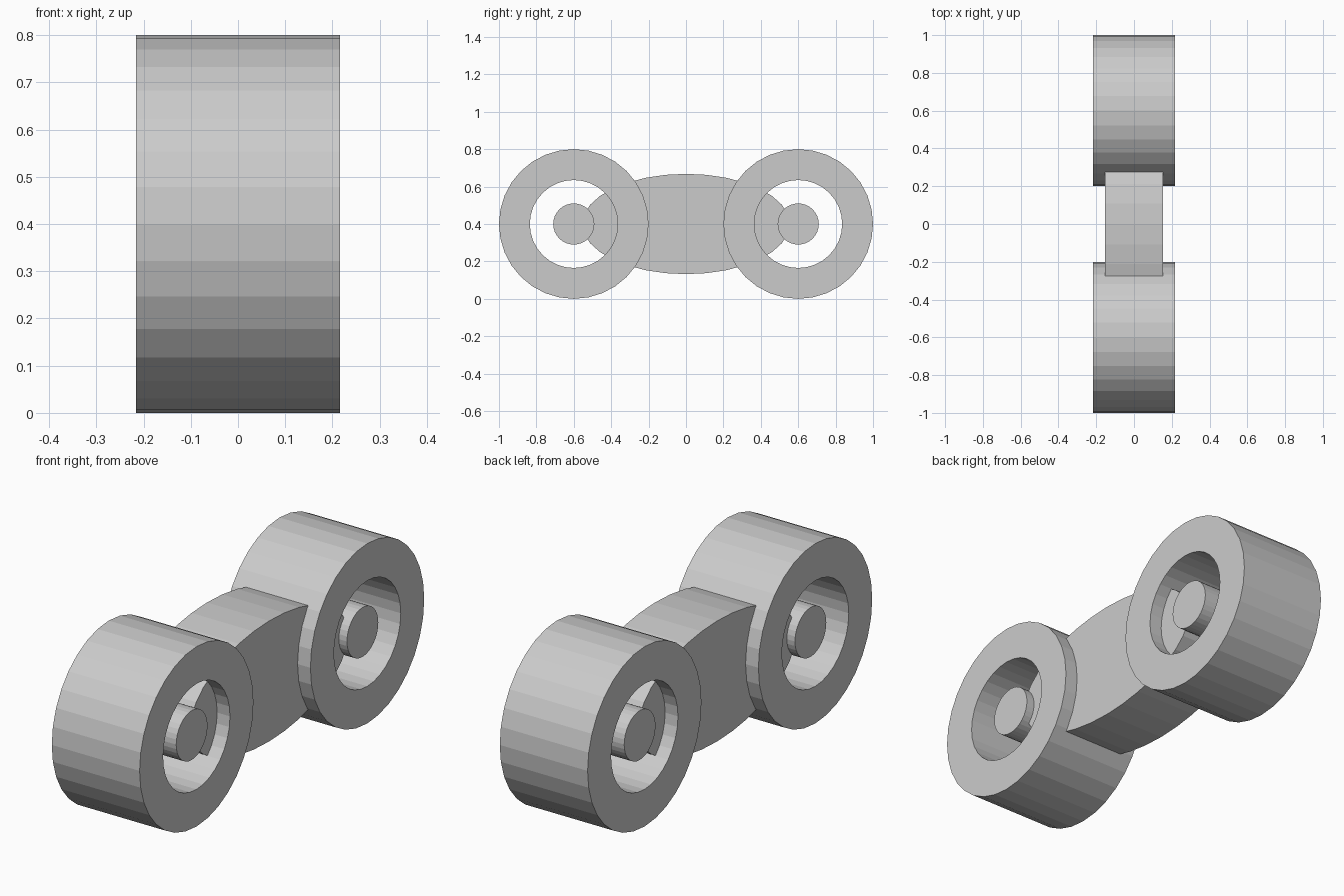
import bpy
import bmesh
from math import cos, sin, tau

cube = bpy.data.objects.get("Cube")
if cube:
    bpy.data.objects.remove(cube, do_unlink=True)

SIDES = 32
AXLE_Z = 0.4
AXLE_Y = 0.6

grey = bpy.data.materials.new("light_grey")
grey.use_nodes = True
grey.diffuse_color = (0.6, 0.6, 0.6, 1)
grey.node_tree.nodes["Principled BSDF"].inputs["Base Color"].default_value = (0.6, 0.6, 0.6, 1)


def loop(bm, x, y, ry, rz):
    """Ellipse of vertices in the YZ plane."""
    angles = [tau * i / SIDES for i in range(SIDES)]
    return [bm.verts.new((x, y + ry * cos(a), AXLE_Z + rz * sin(a))) for a in angles]


def bridge(bm, a, b):
    for i in range(SIDES):
        j = (i + 1) % SIDES
        bm.faces.new((a[i], a[j], b[j], b[i]))


def finish(bm, name):
    bmesh.ops.recalc_face_normals(bm, faces=bm.faces)
    mesh = bpy.data.meshes.new(name)
    bm.to_mesh(mesh)
    bm.free()
    mesh.materials.append(grey)
    bpy.context.collection.objects.link(bpy.data.objects.new(name, mesh))


def disc(name, y, ry, rz, half_width):
    bm = bmesh.new()
    ends = [loop(bm, x, y, ry, rz) for x in (-half_width, half_width)]
    bridge(bm, *ends)
    for end in ends:
        bm.faces.new(end)
    finish(bm, name)


def ring(name, y, outer, inner, half_width):
    bm = bmesh.new()
    section = [(-half_width, outer), (half_width, outer),
               (half_width, inner), (-half_width, inner)]
    loops = [loop(bm, x, y, r, r) for x, r in section]
    for i in range(4):
        bridge(bm, loops[i], loops[(i + 1) % 4])
    finish(bm, name)


# Oval link joining the two rings
disc("link_body", 0, 0.555, 0.268, 0.153)

# Hollow rollers and their pins, front and back
for side, y in (("front", -AXLE_Y), ("back", AXLE_Y)):
    ring(side + "_roller", y, 0.4, 0.235, 0.216)
    disc(side + "_pin", y, 0.11, 0.11, 0.193)
